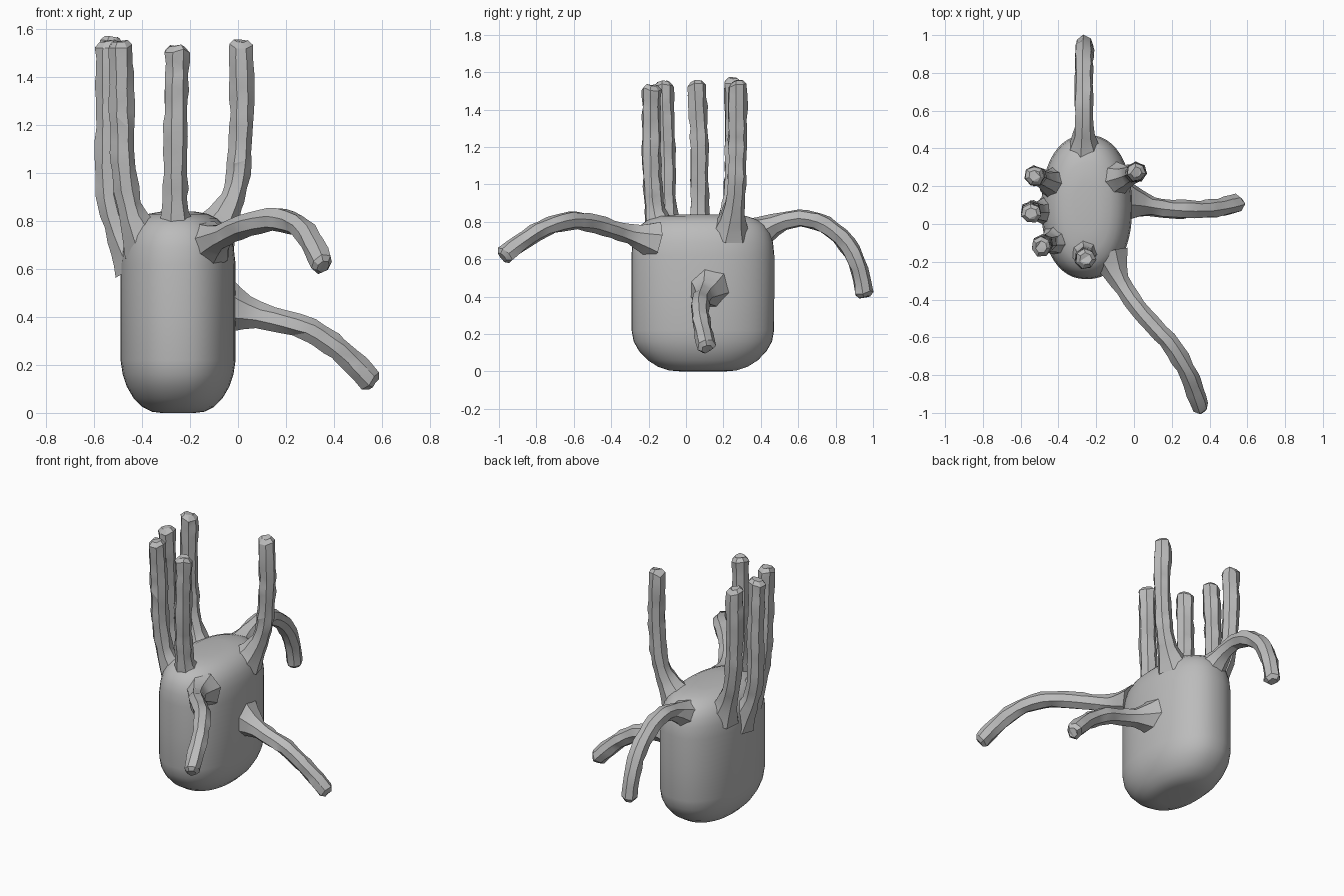
import bpy, bmesh, math, random
from mathutils import Vector

random.seed(7)
if "Cube" in bpy.data.objects:
    bpy.data.objects.remove(bpy.data.objects["Cube"])

grey = bpy.data.materials.new("plain grey")
grey.use_nodes = True
colour = (0.5, 0.5, 0.5, 1)
grey.diffuse_color = colour
grey.node_tree.nodes["Principled BSDF"].inputs["Base Color"].default_value = colour


def loft(name, rings, angle, triangulate=False):
    """Skin a list of equal-length point rings and cap both ends."""
    bm = bmesh.new()
    loops = [[bm.verts.new(p) for p in ring] for ring in rings]
    n = len(loops[0])
    for a, b in zip(loops, loops[1:]):
        for i in range(n):
            j = (i + 1) % n
            bm.faces.new((a[i], a[j], b[j], b[i]))
    bm.faces.new(loops[0][::-1])
    bm.faces.new(loops[-1])
    if triangulate:
        bmesh.ops.triangulate(bm, faces=bm.faces[:])
    bmesh.ops.recalc_face_normals(bm, faces=bm.faces[:])
    mesh = bpy.data.meshes.new(name)
    bm.to_mesh(mesh)
    bm.free()
    mesh.materials.append(grey)
    obj = bpy.data.objects.new(name, mesh)
    bpy.context.collection.objects.link(obj)
    bpy.ops.object.select_all(action="DESELECT")
    obj.select_set(True)
    bpy.context.view_layer.objects.active = obj
    bpy.ops.object.shade_smooth_by_angle(angle=math.radians(angle))
    return obj


def spline(a, b, c, d, t):
    return 0.5 * (2 * b + (c - a) * t + (2 * a - 5 * b + 4 * c - d) * t * t
                  + (3 * b - a - 3 * c + d) * t ** 3)


def limb(name, points, radius=0.052, flare=0.11, sides=7, step=0.055):
    """Knobbly tube along a curve, flared where it leaves the body."""
    pts = [Vector(p) for p in points]
    ext = [2 * pts[0] - pts[1]] + pts + [2 * pts[-1] - pts[-2]]
    path = []
    for k in range(len(pts) - 1):
        count = max(2, round((pts[k + 1] - pts[k]).length / step))
        path += [spline(*ext[k:k + 4], i / count) for i in range(count)]
    path.append(pts[-1])
    tangent = (path[1] - path[0]).normalized()
    side = tangent.orthogonal().normalized()
    rings, travelled = [], 0
    for k, p in enumerate(path):
        tangent = (path[min(k + 1, len(path) - 1)] - path[max(k - 1, 0)]).normalized()
        side = (side - tangent * side.dot(tangent)).normalized()
        other = tangent.cross(side)
        if k:
            travelled += (p - path[k - 1]).length
        r = radius + (flare - radius) * max(0, 1 - travelled / 0.19) ** 1.6
        rough = 0.0 if travelled < 0.12 else 1.0
        ring = []
        for i in range(sides):
            a = 2 * math.pi * i / sides
            rr = r * (1 + rough * random.uniform(-0.1, 0.1))
            slide = rough * random.uniform(-0.012, 0.012)
            ring.append(p + rr * (math.cos(a) * side + math.sin(a) * other) + slide * tangent)
        rings.append(ring)
    # blunt chamfered tip
    end = rings[-1]
    rings.append([path[-1] + (q - path[-1]) * 0.6 + tangent * 0.022 for q in end])
    return loft(name, rings, 24, triangulate=True)


# Rounded body: height, half width, half depth
profile = [(0, 0.07, 0.12), (0.005, 0.11, 0.18), (0.025, 0.15, 0.24), (0.06, 0.185, 0.295),
           (0.11, 0.214, 0.342), (0.16, 0.231, 0.37), (0.22, 0.24, 0.381), (0.42, 0.24, 0.382),
           (0.62, 0.24, 0.382), (0.69, 0.232, 0.375), (0.74, 0.218, 0.36), (0.78, 0.196, 0.335),
           (0.81, 0.165, 0.295), (0.83, 0.125, 0.235), (0.84, 0.07, 0.13)]


def oval(z, rx, ry, sides=48, power=2 / 2.25):
    ring = []
    for i in range(sides):
        c, s = math.cos(2 * math.pi * i / sides), math.sin(2 * math.pi * i / sides)
        ring.append(Vector((-0.25 + rx * math.copysign(abs(c) ** power, c),
                            0.09 + ry * math.copysign(abs(s) ** power, s), z)))
    return ring


loft("body", [oval(*row) for row in profile], 60)

# Upright limbs: root, bend, straight part, tip
uprights = {
    "upright_back_right": [(-0.40, 0.21, 0.70), (-0.46, 0.23, 0.83), (-0.51, 0.25, 1.0), (-0.525, 0.255, 1.25), (-0.525, 0.255, 1.545)],
    "upright_middle_right": [(-0.42, 0.07, 0.62), (-0.49, 0.07, 0.74), (-0.54, 0.07, 0.9), (-0.545, 0.07, 1.2), (-0.545, 0.055, 1.53)],
    "upright_front_right": [(-0.38, -0.07, 0.70), (-0.44, -0.10, 0.82), (-0.475, -0.105, 1.0), (-0.485, -0.11, 1.25), (-0.49, -0.12, 1.53)],
    "upright_front": [(-0.26, -0.12, 0.72), (-0.26, -0.165, 0.85), (-0.262, -0.18, 1.0), (-0.26, -0.185, 1.25), (-0.255, -0.185, 1.51)],
    "upright_back_left": [(-0.11, 0.235, 0.74), (-0.04, 0.255, 0.86), (0.0, 0.27, 1.0), (0.015, 0.275, 1.25), (0.01, 0.275, 1.53)],
}
for name, pts in uprights.items():
    limb(name, pts)

# Drooping arms
limb("arm_back", [(-0.265, 0.36, 0.72), (-0.265, 0.47, 0.785), (-0.265, 0.60, 0.82), (-0.265, 0.74, 0.785),
                  (-0.265, 0.86, 0.68), (-0.263, 0.925, 0.55), (-0.263, 0.95, 0.42)], 0.05)
limb("arm_front", [(-0.13, -0.17, 0.70), (-0.07, -0.31, 0.735), (0.05, -0.48, 0.79), (0.18, -0.62, 0.805),
                   (0.27, -0.76, 0.765), (0.32, -0.88, 0.69), (0.35, -0.965, 0.625)], 0.05)
limb("arm_left", [(-0.06, 0.12, 0.44), (0.04, 0.105, 0.415), (0.15, 0.085, 0.39), (0.30, 0.075, 0.345),
                  (0.42, 0.08, 0.265), (0.49, 0.095, 0.20), (0.55, 0.11, 0.135)], 0.05, 0.13)
